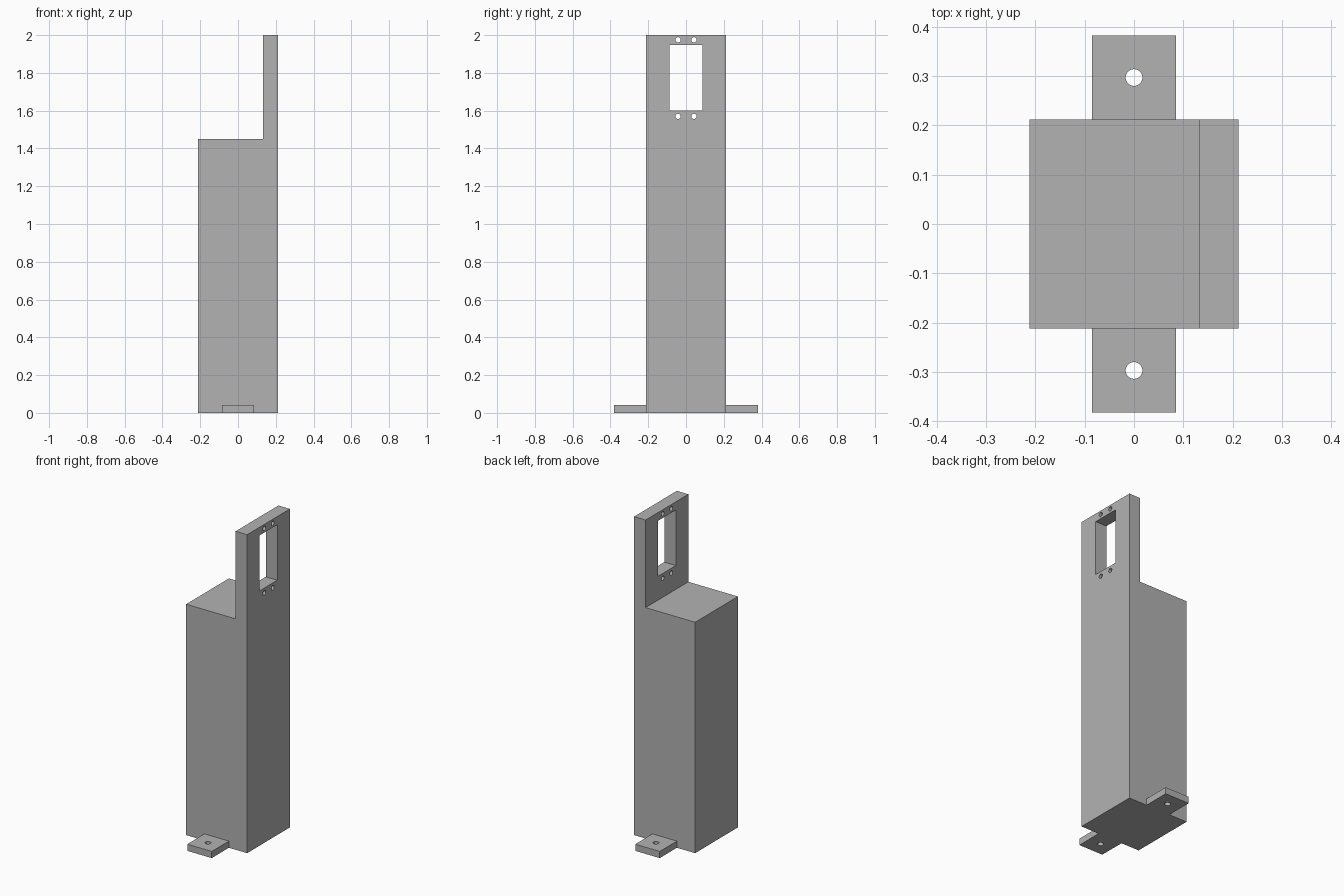
import bpy, math

default = bpy.data.objects.get("Cube")
if default:
    bpy.data.objects.remove(default, do_unlink=True)

HALF = 0.212        # half width of the square column
SHOULDER = 1.45     # height where the column steps down to the plate
PLATE_X = 0.132     # inner face of the upright plate
TOP = 2.0

grey = bpy.data.materials.new("plain grey")
grey.use_nodes = True
colour = (0.448, 0.448, 0.448, 1)
grey.diffuse_color = colour
grey.node_tree.nodes["Principled BSDF"].inputs["Base Color"].default_value = colour


def box(name, low, high):
    """Box between two corners."""
    centre = [(a + b) / 2 for a, b in zip(low, high)]
    bpy.ops.mesh.primitive_cube_add(size=1, location=centre)
    ob = bpy.context.object
    ob.name = name
    ob.scale = [b - a for a, b in zip(low, high)]
    bpy.ops.object.transform_apply(location=True, rotation=True, scale=True)
    return ob


def rod(name, radius, length, location, rotation=(0, 0, 0)):
    bpy.ops.mesh.primitive_cylinder_add(vertices=32, radius=radius, depth=length,
                                        location=location, rotation=rotation)
    bpy.context.object.name = name
    return bpy.context.object


def cut(target, cutter):
    """Subtract the cutter from the target and discard it."""
    cutter.hide_render = True
    mod = target.modifiers.new("cut", "BOOLEAN")
    mod.operation = "DIFFERENCE"
    mod.solver = "EXACT"
    mod.object = cutter
    bpy.context.view_layer.objects.active = target
    bpy.ops.object.modifier_apply(modifier=mod.name)
    bpy.data.objects.remove(cutter, do_unlink=True)


# Stepped column: L-shaped side profile extruded from front to back
profile = [(-HALF, 0), (HALF, 0), (HALF, TOP), (PLATE_X, TOP),
           (PLATE_X, SHOULDER), (-HALF, SHOULDER)]
n = len(profile)
verts = [(x, y, z) for y in (-HALF, HALF) for x, z in profile]
faces = [list(range(n)), list(reversed(range(n, 2 * n)))]
faces += [[(i + 1) % n, i, i + n, (i + 1) % n + n] for i in range(n)]
mesh = bpy.data.meshes.new("column")
mesh.from_pydata(verts, [], faces)
column = bpy.data.objects.new("column", mesh)
bpy.context.collection.objects.link(column)

# Rectangular window and four screw holes through the upright plate
cut(column, box("window_cutter", (0.1, -0.087, 1.6), (0.3, 0.087, 1.948)))
for y in (-0.042, 0.042):
    for z in (1.57, 1.975):
        cut(column, rod("screw_cutter", 0.014, 0.2, (0.2, y, z), (0, math.pi / 2, 0)))
parts = [column]

# Mounting tabs with a bolt hole, front and back
for side, name in ((-1, "front_tab"), (1, "back_tab")):
    y0, y1 = sorted((side * HALF, side * 0.382))
    tab = box(name, (-0.085, y0, 0), (0.085, y1, 0.042))
    cut(tab, rod("bolt_cutter", 0.017, 0.2, (0, side * 0.297, 0.02)))
    parts.append(tab)

for ob in parts:
    ob.data.materials.clear()
    ob.data.materials.append(grey)
    for poly in ob.data.polygons:
        poly.material_index = 0
